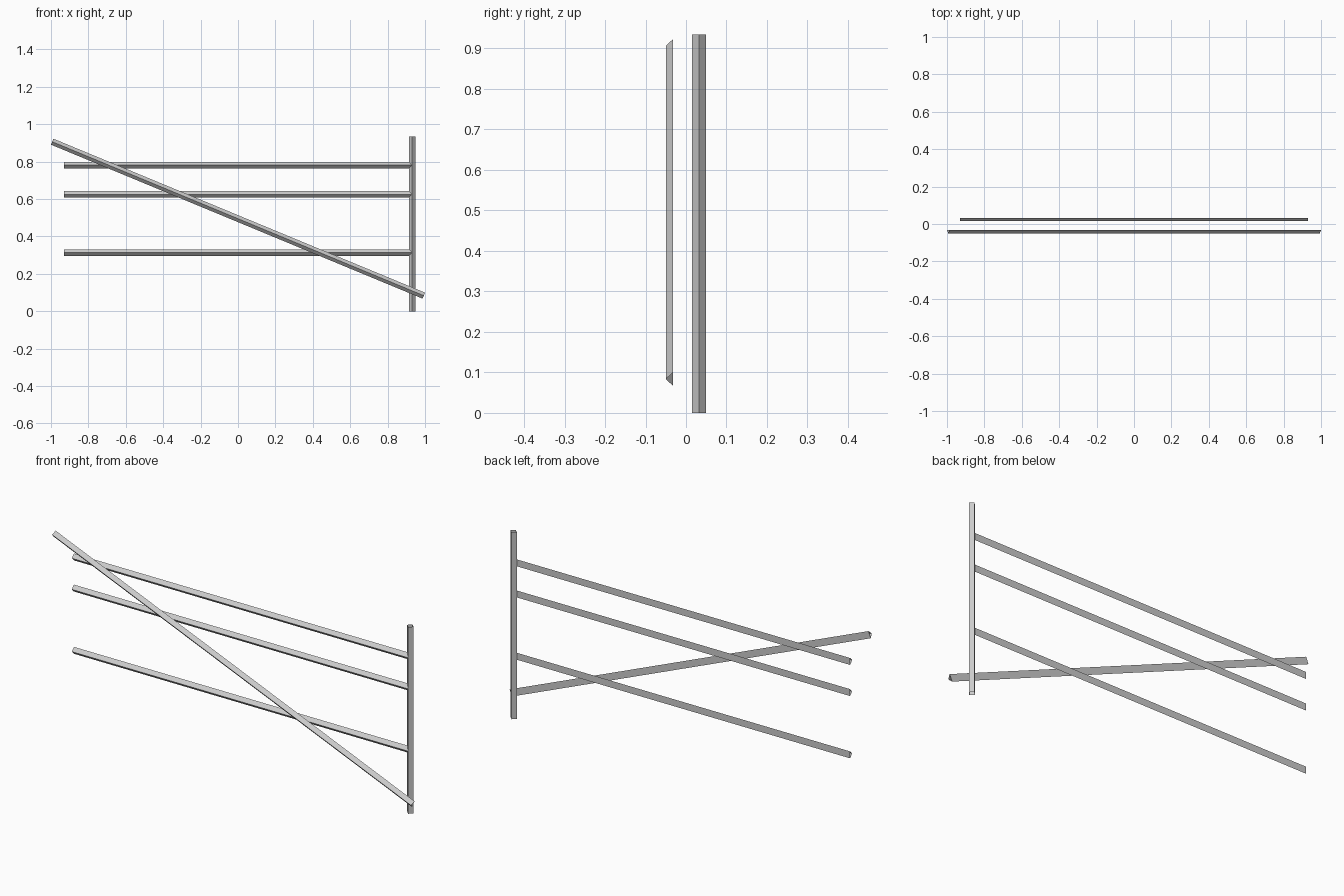
import bpy
from mathutils import Vector

if "Cube" in bpy.data.objects:
    bpy.data.objects.remove(bpy.data.objects["Cube"])

R = 0.0173  # half diagonal of the square timber section


def bar(name, start, end, u, v, section):
    """Sweep a closed section (in u, v axes) from start to end; ends stay open."""
    start, end, u, v = map(Vector, (start, end, u, v))
    n = len(section)
    verts = [p + u * a + v * b for p in (start, end) for a, b in section]
    faces = [(i, (i + 1) % n, n + (i + 1) % n, n + i) for i in range(n)]
    mesh = bpy.data.meshes.new(name)
    mesh.from_pydata(verts, [], faces)
    obj = bpy.data.objects.new(name, mesh)
    bpy.context.collection.objects.link(obj)
    return obj


diamond = [(R, 0), (0, R), (-R, 0), (0, -R)]
half = [(0, R), (-R, 0), (0, -R)]  # split timber: flat back, ridge to the front

POST_X, POST_H, POST_Y = 0.931, 0.9345, 0.0327

# Upright post
bar("post", (POST_X, POST_Y, 0), (POST_X, POST_Y, POST_H),
    (1, 0, 0), (0, 1, 0), diamond)

# Three horizontal rails
for k, frac in enumerate((2, 4, 5)):
    z = POST_H * frac / 6 + 0.002
    bar(f"rail_{k + 1}", (POST_X, POST_Y, z), (-POST_X, POST_Y, z),
        (0, 1, 0), (0, 0, 1), half)

# Diagonal brace across the front
a, b = Vector((0.9934, -0.0327, 0.0835)), Vector((-0.9934, -0.0327, 0.9065))
d = (b - a).normalized()
bar("diagonal_brace", a, b, (0, 1, 0), (d.z, 0, -d.x), half)

# Outward-facing normals
import bmesh
for obj in bpy.context.collection.objects:
    bm = bmesh.new()
    bm.from_mesh(obj.data)
    bmesh.ops.recalc_face_normals(bm, faces=bm.faces)
    bm.to_mesh(obj.data)
    bm.free()
